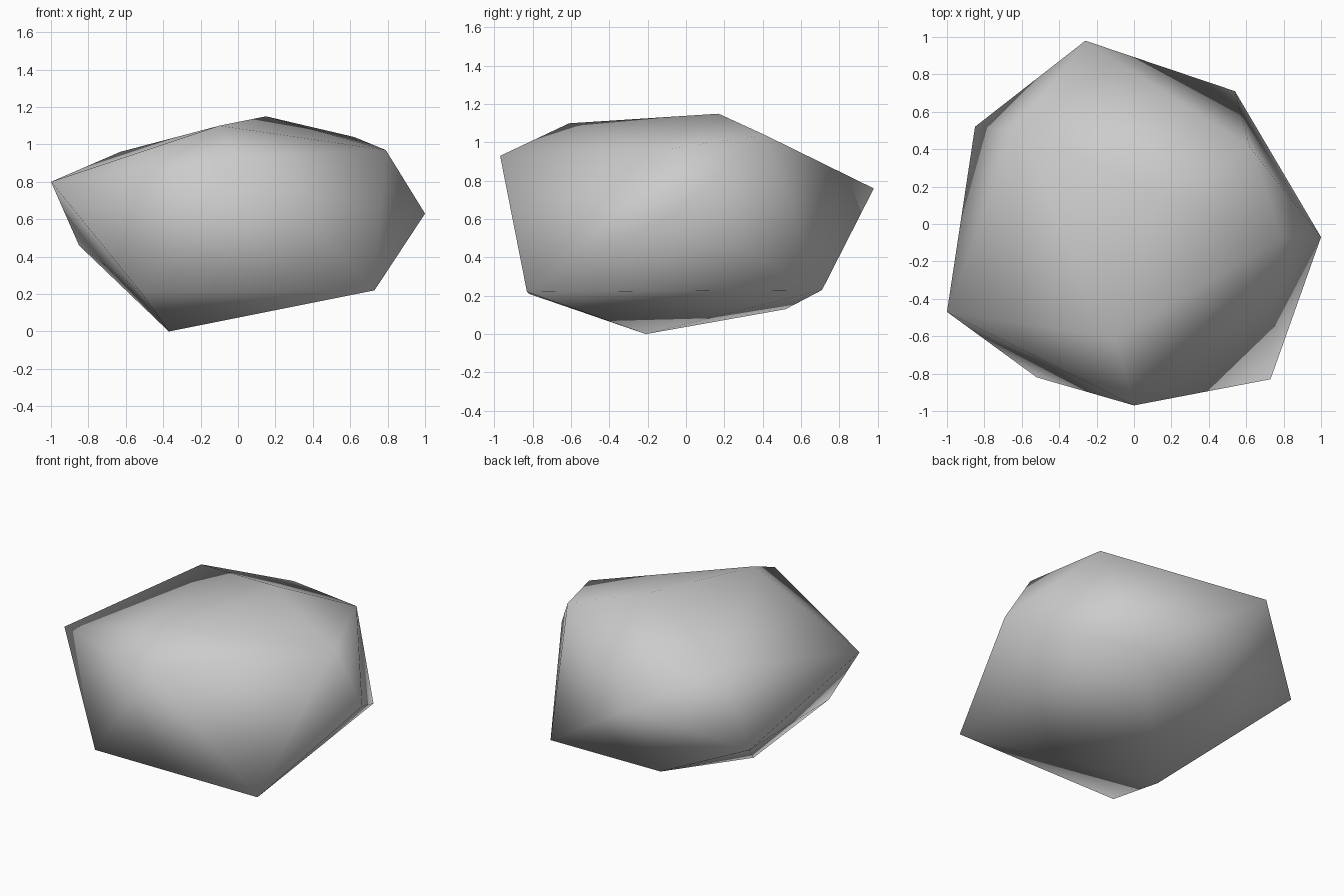
import bpy
import bmesh

cube = bpy.data.objects.get("Cube")
if cube:
    bpy.data.objects.remove(cube, do_unlink=True)

# Corner points of the boulder, from the top down
top = [(.15, .17, 1.15), (-.10, -.61, 1.10), (.62, .41, 1.04),
       (.79, -.07, .97), (-.63, .50, .96), (0, -.97, .93)]
girdle = [(-1, -.47, .80), (-.26, .98, .76), (1, -.07, .63), (-.85, .52, .46)]
base = [(.54, .71, .23), (.73, -.83, .22), (-.52, -.82, .21),
        (-.17, .52, .13), (-.37, -.21, 0)]

# Wrap the corners in a convex shell
bm = bmesh.new()
for corner in top + girdle + base:
    bm.verts.new(corner)
bmesh.ops.convex_hull(bm, input=bm.verts[:])
bmesh.ops.recalc_face_normals(bm, faces=bm.faces[:])
for face in bm.faces:
    face.smooth = True

mesh = bpy.data.meshes.new("boulder")
bm.to_mesh(mesh)
bm.free()
boulder = bpy.data.objects.new("boulder", mesh)
bpy.context.collection.objects.link(boulder)

# Plain grey stone
stone = bpy.data.materials.new("grey_stone")
stone.use_nodes = True
grey = (.6, .6, .6, 1)
stone.diffuse_color = grey
stone.node_tree.nodes["Principled BSDF"].inputs["Base Color"].default_value = grey
mesh.materials.append(stone)
